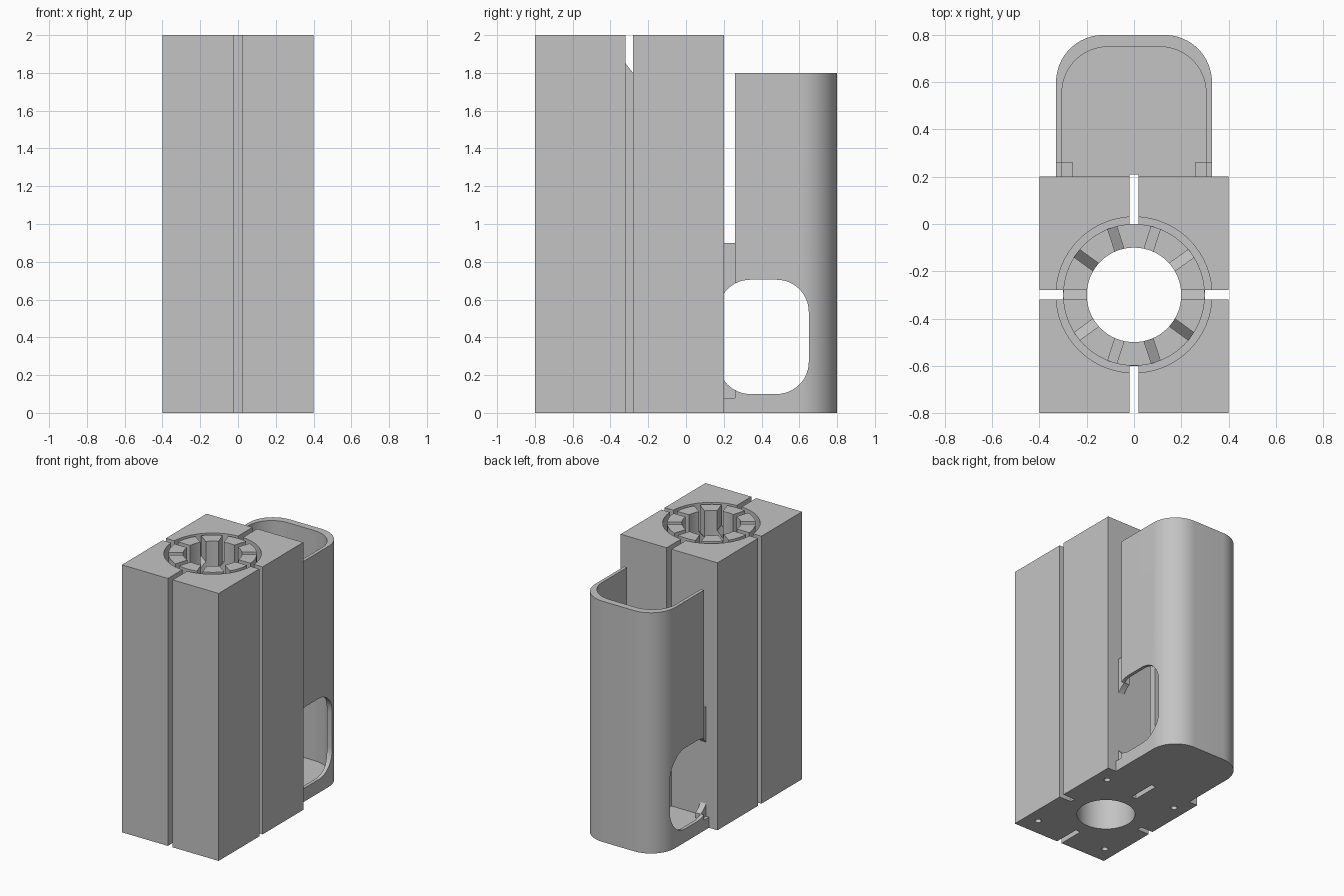
import bpy
import bmesh
import math
from mathutils import Matrix, Vector

cube = bpy.data.objects.get("Cube")
if cube:
    bpy.data.objects.remove(cube, do_unlink=True)

grey = bpy.data.materials.new("plain grey")
grey.use_nodes = True
grey.diffuse_color = (0.55, 0.55, 0.55, 1)
grey.node_tree.nodes["Principled BSDF"].inputs["Base Color"].default_value = grey.diffuse_color

AXIS_Y = -0.3      # centre of the bore
TOP = 2.0
GROOVE_Z = 1.79    # floor of the groove around the fingers
SLOT = 0.04


def prism(name, points, direction):
    """Extrude a closed loop of 3D points along a direction."""
    bm = bmesh.new()
    face = bm.faces.new([bm.verts.new(p) for p in points])
    grown = bmesh.ops.extrude_face_region(bm, geom=[face])["geom"]
    verts = [v for v in grown if isinstance(v, bmesh.types.BMVert)]
    bmesh.ops.translate(bm, verts=verts, vec=direction)
    bmesh.ops.recalc_face_normals(bm, faces=bm.faces)
    mesh = bpy.data.meshes.new(name)
    bm.to_mesh(mesh)
    bm.free()
    mesh.materials.append(grey)
    obj = bpy.data.objects.new(name, mesh)
    bpy.context.collection.objects.link(obj)
    return obj


def box(name, x0, x1, y0, y1, z0, z1):
    corners = [(x0, y0, z0), (x1, y0, z0), (x1, y1, z0), (x0, y1, z0)]
    return prism(name, corners, (0, 0, z1 - z0))


def arc(cx, cy, r, start, end, steps):
    angles = [math.radians(start + (end - start) * i / steps) for i in range(steps + 1)]
    return [(cx + r * math.cos(a), cy + r * math.sin(a)) for a in angles]


def cylinder(name, x, y, r, z0, z1, sides=64):
    loop = arc(x, y, r, 0, 360, sides)[:-1]
    return prism(name, [(px, py, z0) for px, py in loop], (0, 0, z1 - z0))


def carve(obj, cutters):
    """Subtract each cutter, then discard it."""
    bpy.context.view_layer.objects.active = obj
    for cutter in cutters:
        cutter.hide_render = True
        mod = obj.modifiers.new("cut", "BOOLEAN")
        mod.operation = "DIFFERENCE"
        mod.solver = "EXACT"
        mod.object = cutter
        bpy.ops.object.modifier_apply(modifier=mod.name)
        bpy.data.objects.remove(cutter, do_unlink=True)


def smooth(obj):
    bpy.ops.object.select_all(action="DESELECT")
    obj.select_set(True)
    bpy.context.view_layer.objects.active = obj
    bpy.ops.object.shade_smooth_by_angle(angle=math.radians(30))


# Main block with bore, groove well, four full-height slots and screw holes
h = SLOT / 2
block = box("main_block", -0.4, 0.4, -0.8, 0.2, 0, TOP)
cutters = [
    cylinder("bore_cutter", 0, AXIS_Y, 0.2, -0.1, TOP + 0.1),
    cylinder("well_cutter", 0, AXIS_Y, 0.33, GROOVE_Z, TOP + 0.1),
    box("front_slot_cutter", -h, h, -0.9, AXIS_Y - 0.3, -0.1, TOP + 0.1),
    box("back_slot_cutter", -h, h, AXIS_Y + 0.3, 0.3, -0.1, TOP + 0.1),
]
for side in (-1, 1):
    a, b = sorted((side * 0.3, side * 0.5))
    cutters.append(box("side_slot_cutter", a, b, AXIS_Y - h, AXIS_Y + h, -0.1, TOP + 0.1))
    for dy in (-0.37, 0.37):
        cutters.append(cylinder("screw_cutter", side * 0.3, AXIS_Y + dy, 0.022, -0.1, 0.2, 20))
carve(block, cutters)
smooth(block)

# Ring of ten gripping fingers, split by slots with slanted floors
fingers = cylinder("gripping_fingers", 0, AXIS_Y, 0.3, GROOVE_Z, TOP)
cutters = [cylinder("bore_cutter", 0, AXIS_Y, 0.2, 1.5, TOP + 0.1)]
for i in range(5):
    section = [(-0.5, -h, 1.85), (-0.5, h, 1.8), (-0.5, h, 2.1), (-0.5, -h, 2.1)]
    turn = Matrix.Translation((0, AXIS_Y, 0)) @ Matrix.Rotation(math.radians(36 * i), 4, "Z")
    cutter = prism("finger_slot_cutter", section, (1, 0, 0))
    cutter.data.transform(turn)
    cutters.append(cutter)
carve(fingers, cutters)
smooth(fingers)


def back_outline(half_width, back, radius, front):
    right = arc(half_width - radius, back - radius, radius, 0, 90, 16)
    left = [(-x, y) for x, y in reversed(right)]
    return [(half_width, front)] + right + left + [(-half_width, front)]


# Thin rounded wall of the rear tray, with a window through both sides
outer = back_outline(0.33, 0.8, 0.2, 0.26)
inner = back_outline(0.305, 0.75, 0.195, 0.26)
wall = prism("tray_wall", [(x, y, 0.08) for x, y in outer + inner[::-1]], (0, 0, 1.72))


def window_cutter():
    y0, y1, z0, z1, r = 0.17, 0.65, 0.1, 0.705, 0.17
    loop = []
    for cy, cz, start in ((y1 - r, z1 - r, 0), (y0 + r, z1 - r, 90),
                          (y0 + r, z0 + r, 180), (y1 - r, z0 + r, 270)):
        loop += arc(cy, cz, r, start, start + 90, 12)
    return prism("window_cutter", [(-0.6, y, z) for y, z in loop], (1.2, 0, 0))


carve(wall, [window_cutter()])
smooth(wall)

# Tray floor, notched where the back slot ends
floor = prism("tray_floor", [(x, y, 0) for x, y in back_outline(0.33, 0.8, 0.2, 0.2)], (0, 0, 0.08))
carve(floor, [box("notch_cutter", -h, h, 0.1, 0.21, -0.1, 0.2)])
smooth(floor)

# Tabs joining the wall to the block
for side, label in ((1, "left"), (-1, "right")):
    a, b = sorted((side * 0.26, side * 0.306))
    tab = box(label + "_joining_tab", a, b, 0.2, 0.262, 0.08, 0.9)
    carve(tab, [window_cutter()])
